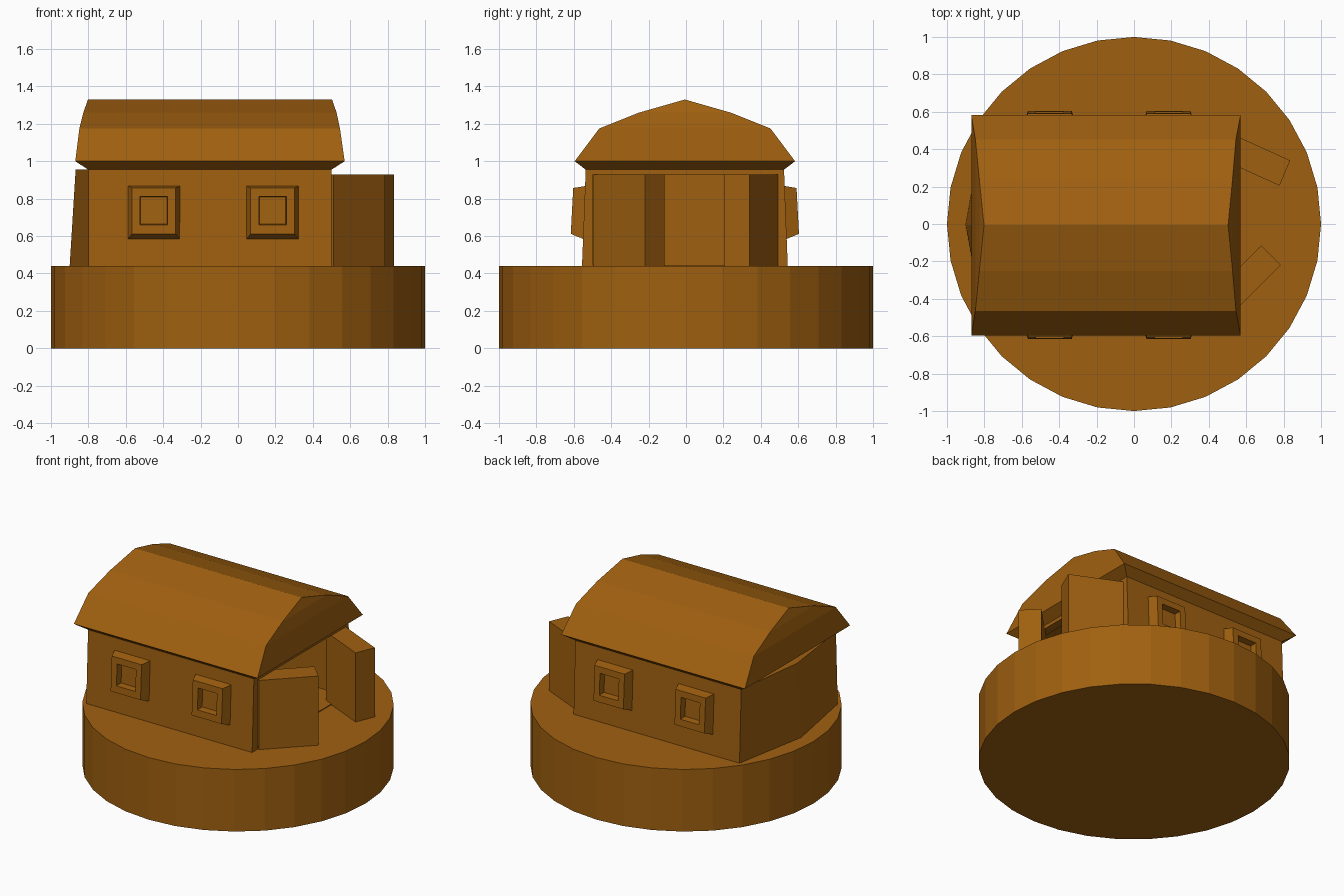
import bpy, bmesh, math

if "Cube" in bpy.data.objects:
    bpy.data.objects.remove(bpy.data.objects["Cube"])

brown = bpy.data.materials.new("warm_brown")
brown.diffuse_color = (0.35, 0.117, 0.005, 1)
brown.use_nodes = True
brown.node_tree.nodes["Principled BSDF"].inputs["Base Color"].default_value = brown.diffuse_color
OFF = -0.006  # the house sits slightly towards the front


def loft(name, rings, cap_start=True, cap_end=True):
    """Skin a list of equal-length point rings into one flat-shaded solid."""
    bm = bmesh.new()
    rows = [[bm.verts.new(p) for p in ring] for ring in rings]
    n = len(rows[0])
    for a, b in zip(rows, rows[1:]):
        for i in range(n):
            j = (i + 1) % n
            bm.faces.new((a[i], a[j], b[j], b[i]))
    if cap_start:
        bm.faces.new(rows[0])
    if cap_end:
        bm.faces.new(rows[-1])
    bmesh.ops.remove_doubles(bm, verts=bm.verts, dist=1e-4)
    bmesh.ops.recalc_face_normals(bm, faces=bm.faces)
    mesh = bpy.data.meshes.new(name)
    bm.to_mesh(mesh)
    bm.free()
    mesh.materials.append(brown)
    obj = bpy.data.objects.new(name, mesh)
    bpy.context.collection.objects.link(obj)
    return obj


def prism(name, plan, z0, z1):
    return loft(name, [[(x, y, z) for x, y in plan] for z in (z0, z1)])


def rect(x0, x1, y):
    return [(x0, OFF - y), (x1, OFF - y), (x1, OFF + y), (x0, OFF + y)]


# Round base
circle = [(math.cos(math.tau * i / 32), math.sin(math.tau * i / 32)) for i in range(32)]
prism("round_base", circle, 0, 0.44)


# U-shaped walls, leaning in, with a pointed back and an open right end
def wall_ring(z, y, inner, tip):
    half = [(0.5, inner), (0.5, y), (-0.8, y)]
    inside = [(-0.75, -inner), (-0.75, inner)]
    plan = half + [(tip, 0)] + [(x, -v) for x, v in reversed(half)] + inside
    return [(x, v + OFF, z) for x, v in plan]


loft("walls", [wall_ring(0.44, 0.55, 0.492, -0.9), wall_ring(0.957, 0.53, 0.492, -0.868)])
prism("floor", rect(-0.76, 0.5, 0.5), 0.435, 0.446)
prism("lintel", rect(0.44, 0.5, 0.5), 0.93, 0.957)

# Rounded roof: soffit, eaves, two breaks and the ridge
roof = [(0.955, -0.8, 0.5, 0.53), (1.0, -0.87, 0.57, 0.589), (1.175, -0.848, 0.545, 0.458),
        (1.26, -0.827, 0.527, 0.245), (1.33, -0.802, 0.503, 0)]
loft("roof", [[(x, y, z) for x, y in rect(x0, x1, w)] for z, x0, x1, w in roof], cap_end=False)

# Open doors swung outwards
prism("rear_door", [(0.5, 0.492), (0.835, 0.34), (0.778, 0.205), (0.44, 0.358)], 0.44, 0.93)
prism("front_door", [(0.51, -0.495), (0.785, -0.22), (0.68, -0.115), (0.405, -0.39)], 0.44, 0.93)


# Windows with bevelled frames and recessed panes
def window(name, cx, side):
    # half width, bottom z, top z, bottom depth, top depth
    steps = [(0.14, 0.583, 0.868, 0.54, 0.53), (0.117, 0.612, 0.857, 0.61, 0.597),
             (0.074, 0.66, 0.812, 0.607, 0.599), (0.07, 0.664, 0.808, 0.56, 0.553)]
    rings = []
    for w, z0, z1, d0, d1 in steps:
        a, b = side * d0 + OFF, side * d1 + OFF
        rings.append([(cx - w, a, z0), (cx + w, a, z0), (cx + w, b, z1), (cx - w, b, z1)])
    loft(name, rings)


for side, side_name in ((-1, "front"), (1, "rear")):
    for cx, pos in ((-0.45, "left"), (0.185, "right")):
        window(f"{side_name}_{pos}_window", cx, side)
